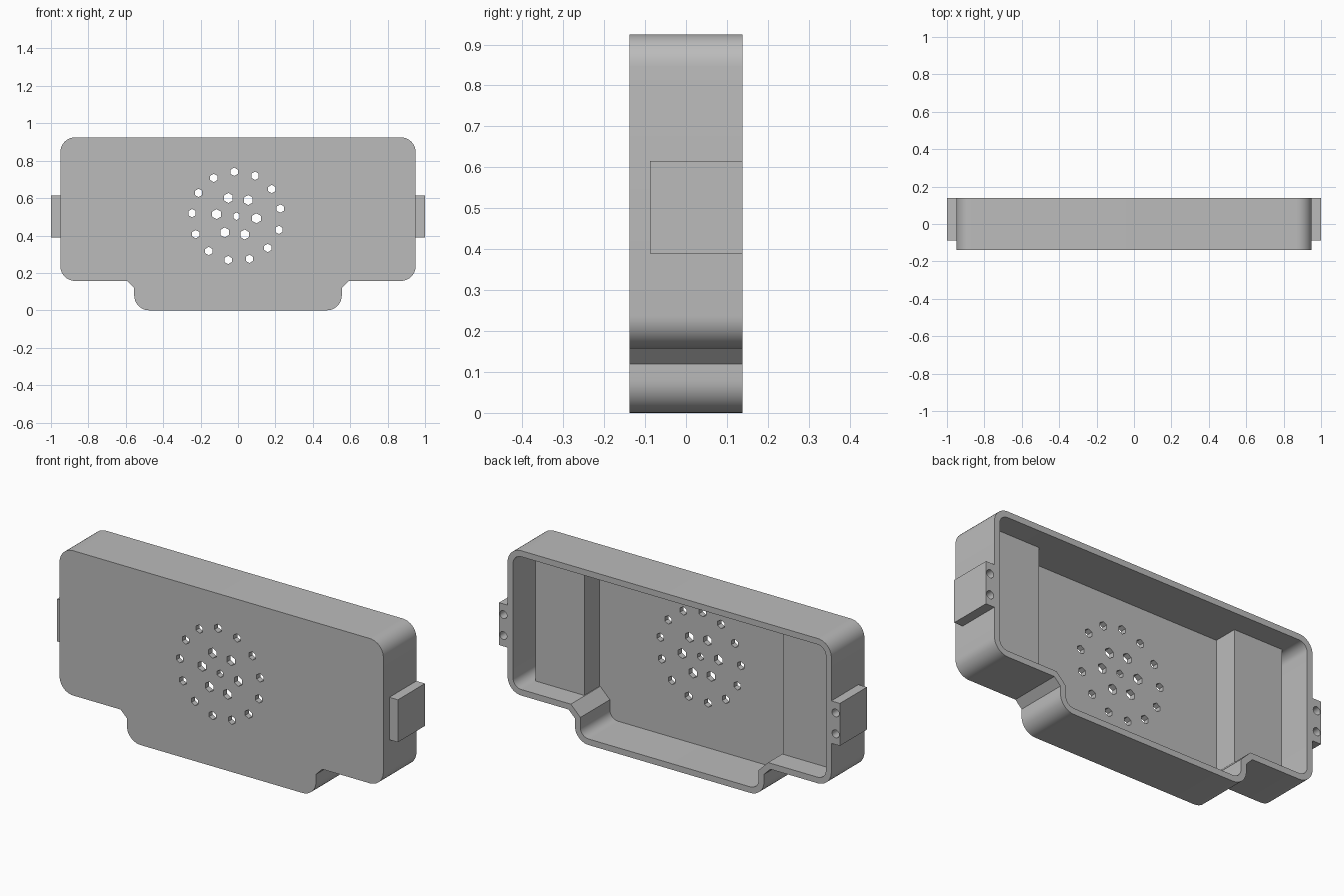
import bpy, bmesh, math
from mathutils import Vector

if "Cube" in bpy.data.objects:
    bpy.data.objects.remove(bpy.data.objects["Cube"])

BACK, FRONT = 0.1385, -0.1385
WALL, FLOOR = 0.032, 0.03

grey = bpy.data.materials.new("plain grey")
grey.diffuse_color = (0.5, 0.5, 0.5, 1)
grey.use_nodes = True
grey.node_tree.nodes["Principled BSDF"].inputs["Base Color"].default_value = grey.diffuse_color


def add_prisms(name, outlines, y0, y1):
    """Extrude closed (x, z) outlines from y0 to y1 into one object."""
    bm = bmesh.new()
    for pts in outlines:
        a = [bm.verts.new((x, y0, z)) for x, z in pts]
        b = [bm.verts.new((x, y1, z)) for x, z in pts]
        bm.faces.new(a)
        bm.faces.new(b[::-1])
        for i in range(len(pts)):
            j = (i + 1) % len(pts)
            bm.faces.new((a[j], a[i], b[i], b[j]))
    bmesh.ops.recalc_face_normals(bm, faces=bm.faces)
    mesh = bpy.data.meshes.new(name)
    bm.to_mesh(mesh)
    bm.free()
    mesh.materials.append(grey)
    ob = bpy.data.objects.new(name, mesh)
    bpy.context.collection.objects.link(ob)
    return ob


def arc(cx, cz, r, a0, a1, n=10):
    return [(cx + r * math.cos(math.radians(a0 + (a1 - a0) * i / n)),
             cz + r * math.sin(math.radians(a0 + (a1 - a0) * i / n))) for i in range(n + 1)]


def circle(cx, cz, r, n, turn=90):
    return arc(cx, cz, r, turn, turn + 360, n)[:-1]


def rect(x0, x1, z0, z1):
    return [(x0, z0), (x1, z0), (x1, z1), (x0, z1)]


def inset(pts, d):
    """Mitred inward offset of a counter-clockwise outline."""
    out = []
    for i, p in enumerate(pts):
        p = Vector(p)
        e0 = (p - Vector(pts[i - 1])).normalized()
        e1 = (Vector(pts[(i + 1) % len(pts)]) - p).normalized()
        n0, n1 = Vector((-e0.y, e0.x)), Vector((-e1.y, e1.x))
        out.append(tuple(p + (n0 + n1) * d / (1 + n0.dot(n1))))
    return out


def cut(ob, cutter):
    mod = ob.modifiers.new("cut", 'BOOLEAN')
    mod.operation, mod.solver, mod.object = 'DIFFERENCE', 'EXACT', cutter
    bpy.context.view_layer.objects.active = ob
    bpy.ops.object.modifier_apply(modifier=mod.name)
    bpy.data.objects.remove(cutter)


def smooth(ob):
    bpy.ops.object.select_all(action='DESELECT')
    ob.select_set(True)
    bpy.context.view_layer.objects.active = ob
    bpy.ops.object.shade_smooth_by_angle(angle=math.radians(30))


# Housing outline: rounded wide body with a narrower, rounded foot
right = (arc(0.475, 0.08, 0.08, -90, 0) + [(0.555, 0.12), (0.592, 0.157)]
         + arc(0.87, 0.237, 0.08, -90, 0) + arc(0.87, 0.845, 0.08, 0, 90))
outline = right + [(-x, z) for x, z in reversed(right)]

# Housing shell, open at the back
housing = add_prisms("housing", [outline], FRONT, BACK)
cut(housing, add_prisms("cavity_cutter", [inset(outline, WALL)], FRONT + FLOOR, BACK + 0.1))

# Speaker grille: centre hole, inner ring of 6 and outer ring of 13
cx, cz = -0.008, 0.503
holes = [circle(cx, cz, 0.02, 6)]
for count, ring, size, start in ((6, 0.107, 0.027, 114), (13, 0.238, 0.0225, 93)):
    holes += [circle(x, z, size, 6) for x, z in circle(cx, cz, ring, count, start)]
cut(housing, add_prisms("grille_cutter", holes, FRONT - 0.1, FRONT + FLOOR + 0.02))
smooth(housing)

for side, s in (("right", 1), ("left", -1)):
    # Raised mounting block inside each end
    x0, x1 = sorted((s * 0.583, s * 0.868))
    add_prisms(side + "_inner_block", [rect(x0, x1, 0.18, 0.9)], FRONT + FLOOR - 0.005, 0.02)

    # Side tab with two screw holes in its back face
    x0, x1 = sorted((s * 0.95, s * 1.0))
    tab = add_prisms(side + "_tab", [rect(x0, x1, 0.39, 0.615)], -0.088, BACK)
    screws = [circle(s * 0.975, z, 0.021, 20) for z in (0.447, 0.558)]
    cut(tab, add_prisms("screw_cutter", screws, 0.02, BACK + 0.1))
    smooth(tab)
